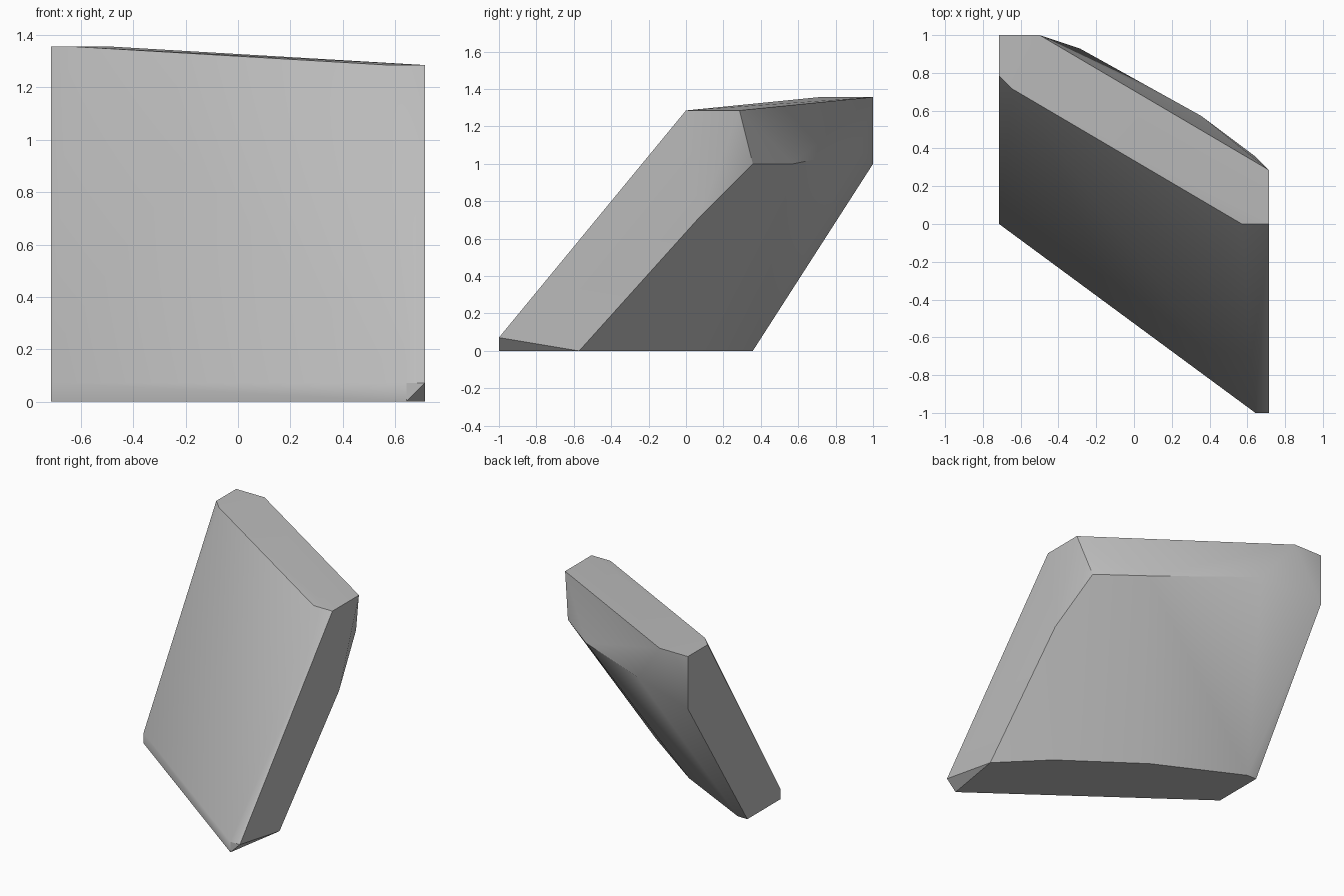
import bpy
import bmesh
import math
from mathutils import Vector

default_cube = bpy.data.objects.get("Cube")
if default_cube:
    bpy.data.objects.remove(default_cube, do_unlink=True)

# Corner positions sit on a regular lattice with this spacing
UNIT = 1 / 14


def make_material(name, colour):
    material = bpy.data.materials.new(name)
    material.use_nodes = True
    material.diffuse_color = colour
    shader = material.node_tree.nodes["Principled BSDF"]
    shader.inputs["Base Color"].default_value = colour
    shader.inputs["Roughness"].default_value = 0.8
    return material


def make_hull(name, corners, material):
    """Wrap a convex chiselled stone around the given corners."""
    mesh = bpy.data.meshes.new(name)
    bm = bmesh.new()
    for corner in corners:
        bm.verts.new(Vector(corner) * UNIT)
    bmesh.ops.convex_hull(bm, input=bm.verts)
    bmesh.ops.recalc_face_normals(bm, faces=bm.faces)
    bm.to_mesh(mesh)
    bm.free()
    mesh.materials.append(material)
    obj = bpy.data.objects.new(name, mesh)
    bpy.context.collection.objects.link(obj)
    return obj


# Underside outline
base = [(x, y, 0) for x, y in (
    (-10, 0), (9, -14), (10, -8), (6, -4), (-1, 1), (-9, 5), (-10, 5))]

# Low lip along the front foot
lip = [(-10, 0, 1), (9, -14, 1), (10, -14, 1)]

# Bulging shoulder along the back
shoulder = [(10, 1, 10), (9, 5, 14), (5, 8, 14), (-4, 13, 15), (-10, 14, 14)]

# Gently sloping top, lower at the left end
top = [(8, 0, 18), (10, 0, 18), (10, 4, 18),
       (-7, 14, 19), (-10, 14, 19), (-10, 11, 19), (-9, 10, 19)]

stone = make_material("stone grey", (0.5, 0.5, 0.5, 1))
slab = make_hull("leaning_stone_slab", base + lip + shoulder + top, stone)

# Soft shading with crisp main edges
bpy.ops.object.select_all(action="DESELECT")
slab.select_set(True)
bpy.context.view_layer.objects.active = slab
bpy.ops.object.shade_smooth_by_angle(angle=math.radians(30))
